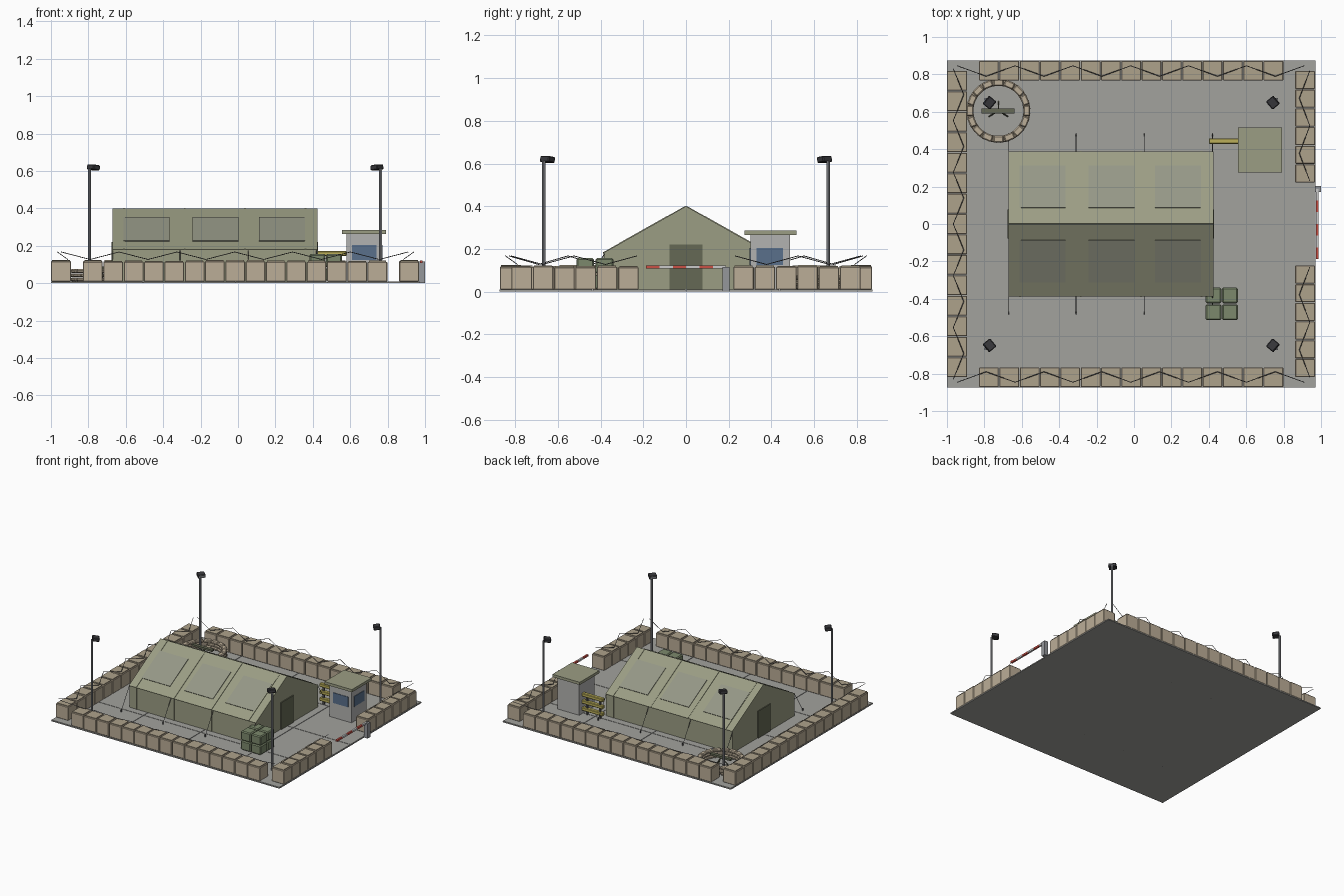
import bpy, bmesh, math, random
from mathutils import Matrix, Vector

if "Cube" in bpy.data.objects:
    bpy.data.objects.remove(bpy.data.objects["Cube"])

random.seed(4)
MATS = {}
COLORS = {
    "concrete": (0.36, 0.36, 0.34), "sand": (0.50, 0.42, 0.31), "fill": (0.42, 0.36, 0.26),
    "canvas": (0.33, 0.34, 0.23), "patch": (0.30, 0.31, 0.24), "dark_canvas": (0.13, 0.14, 0.09),
    "steel": (0.30, 0.31, 0.33), "black": (0.04, 0.04, 0.045), "booth": (0.45, 0.45, 0.44),
    "glass": (0.10, 0.16, 0.26), "yellow": (0.50, 0.43, 0.10), "crate": (0.20, 0.25, 0.15),
    "red": (0.60, 0.08, 0.06), "white": (0.75, 0.75, 0.73), "wire": (0.12, 0.12, 0.12),
}


def mat(key):
    if key not in MATS:
        MATS[key] = bpy.data.materials.new(key)
        MATS[key].diffuse_color = (*COLORS[key], 1)
    return MATS[key]


class Part:
    """Collects boxes and rods into one named mesh object."""
    def __init__(self):
        self.bm = bmesh.new()

    def box(self, x0, x1, y0, y1, z0, z1, m=Matrix()):
        c = Vector(((x0 + x1) / 2, (y0 + y1) / 2, (z0 + z1) / 2))
        s = Matrix.Diagonal((x1 - x0, y1 - y0, z1 - z0, 1))
        bmesh.ops.create_cube(self.bm, size=1, matrix=m @ Matrix.Translation(c) @ s)

    def rod(self, a, b, r, n=8):
        a, b = Vector(a), Vector(b)
        rot = (b - a).to_track_quat('Z', 'Y').to_matrix().to_4x4()
        bmesh.ops.create_cone(self.bm, cap_ends=True, segments=n, radius1=r, radius2=r,
                              depth=(b - a).length, matrix=Matrix.Translation((a + b) / 2) @ rot)

    def done(self, name, color, bevel=0):
        me = bpy.data.meshes.new(name)
        self.bm.to_mesh(me)
        self.bm.free()
        ob = bpy.data.objects.new(name, me)
        bpy.context.collection.objects.link(ob)
        me.materials.append(mat(color))
        if bevel:
            mod = ob.modifiers.new("bevel", 'BEVEL')
            mod.width, mod.segments = bevel, 1
        return ob


G = 0.01  # top of the pad

# Concrete pad: base plate with a 4 x 4 grid of slabs
p = Part()
p.box(-1, 0.97, -0.875, 0.875, 0, 0.006)
p.done("pad_base", "concrete")
p = Part()
for i in range(4):
    for j in range(4):
        x, y = -1 + i * 0.4925, -0.875 + j * 0.4375
        p.box(x + .002, x + .4905, y + .002, y + .4355, 0.004, G)
p.done("pad_slabs", "concrete")

# Perimeter wall of earth-filled baskets
cages, fills = Part(), Part()


def wall(axis, start, end, lo, hi, n):
    step = (end - start) / n
    for i in range(n):
        a, b = start + i * step + .002, start + (i + 1) * step - .002
        h = random.uniform(0.113, 0.118)
        for part, d, z0, z1 in ((cages, 0, G, h), (fills, .006, h - .01, h + .006)):
            r = (a + d, b - d, lo + d, hi - d)
            if axis == 'y':
                r = r[2:] + r[:2]
            part.box(*r, z0, z1)


wall('x', -0.83, 0.80, -0.872, -0.767, 15)
wall('x', -0.83, 0.80, 0.767, 0.872, 15)
wall('y', -0.82, 0.82, -1.0, -0.892, 15)
wall('y', -0.82, -0.22, 0.862, 0.968, 6)
wall('y', 0.22, 0.82, 0.862, 0.968, 6)
cages.done("wall_baskets", "sand", 0.003)
fills.done("wall_earth_fill", "fill")

# Zigzag wire along the wall tops
p = Part()


def wire(axis, start, end, c, n):
    pts = []
    for i in range(n + 1):
        t, s = start + (end - start) * i / n, (1 if i % 2 == 0 else -1)
        off = c + s * 0.028 * (1 if c > 0 else -1)
        z = 0.147 + s * 0.02
        pts.append((t, off, z) if axis == 'x' else (off, t, z))
    for a, b in zip(pts, pts[1:]):
        p.rod(a, b, 0.002, 4)


wire('x', -0.945, 0.91, -0.818, 12)
wire('x', -0.945, 0.91, 0.818, 12)
wire('y', -0.83, 0.83, -0.938, 12)
wire('y', -0.82, -0.23, 0.912, 4)
wire('y', 0.23, 0.82, 0.912, 4)
p.done("wall_wire", "wire")

# Tent: extruded gable profile
X0, X1, W, EAVE, TOP = -0.67, 0.42, 0.383, 0.18, 0.40
p = Part()
prof = [(-W, G), (W, G), (W, EAVE), (0, TOP - .004), (-W, EAVE)]
f = p.bm.faces.new([p.bm.verts.new((X0, y, z)) for y, z in prof])
ext = bmesh.ops.extrude_face_region(p.bm, geom=[f])
bmesh.ops.translate(p.bm, vec=(X1 - X0, 0, 0),
                    verts=[v for v in ext["geom"] if isinstance(v, bmesh.types.BMVert)])
bmesh.ops.recalc_face_normals(p.bm, faces=p.bm.faces)
p.done("tent_body", "canvas")

# Roof sheets, seams and patches laid along each slope
roof, seam, patch = Part(), Part(), Part()
ang = math.atan2(TOP - .004 - EAVE, W)
L = W / math.cos(ang)
for s in (0, math.pi):
    m = (Matrix.Rotation(s, 4, 'Z') @ Matrix.Translation((0, 0, TOP - .004))
         @ Matrix.Rotation(-ang, 4, 'X'))
    f = 1 if s == 0 else -1
    spans = lambda a, b: (min(a * f, b * f), max(a * f, b * f))
    roof.box(*spans(X0, X1 + .004), 0, L + .004, -.002, .003, m)
    for x in (-0.61, -0.285, 0.038, 0.36):
        seam.box(*spans(x - .005, x + .005), 0, L + .005, 0, .006, m)
        seam.box(x - .005, x + .005, *spans(W - .003, W + .003), G, EAVE)
    for x in (-0.49, -0.12, 0.235):
        patch.box(*spans(x - .123, x + .123), .085 / math.cos(ang), .31 / math.cos(ang), 0, .007, m)
roof.done("tent_roof", "canvas")
seam.done("tent_seams", "canvas")
patch.done("tent_roof_patches", "patch")

# Tent doors at both ends
p = Part()
for x in (X0, X1):
    p.box(x - .007, x + .007, -0.077, 0.077, G, 0.22)
p.done("tent_doors", "dark_canvas")

# Guy ropes and stakes
p = Part()
for x in (-0.67, -0.31, 0.055, 0.42):
    for s in (-1, 1):
        p.rod((x, s * W, 0.175), (x, s * 0.48, 0.02), 0.002, 4)
        p.rod((x, s * 0.482, 0), (x, s * 0.482, 0.03), 0.004, 6)
p.done("tent_guy_ropes", "wire")

# Round sandbag post with a weapon tube on a stand
CX, CY = -0.725, 0.605
p = Part()
for layer in range(3):
    for i in range(16):
        m = (Matrix.Translation((CX, CY, 0))
             @ Matrix.Rotation(math.tau * (i + layer * .5) / 16, 4, 'Z'))
        z = G + layer * .022
        p.box(.133, .17, -.028, .028, z, z + .021, m)
p.done("sandbag_ring", "sand", 0.006)
p = Part()
p.box(CX - .09, CX + .085, CY - .013, CY + .013, .075, .09)
for dx in (-.05, .05):
    p.rod((CX, CY, .078), (CX + dx, CY - .03, G), .004, 6)
p.rod((CX, CY, .078), (CX, CY + .05, G), .004, 6)
p.done("sandbag_post_gun", "dark_canvas")

# Guard booth
p = Part()
p.box(0.58, 0.768, 0.302, 0.488, G, 0.265)
p.done("booth_body", "booth")
p = Part()
p.box(0.555, 0.79, 0.275, 0.517, 0.264, 0.285)
p.done("booth_roof", "canvas")
p = Part()
p.box(0.61, 0.74, 0.298, 0.31, 0.125, 0.205)
p.box(0.76, 0.772, 0.33, 0.455, 0.125, 0.205)
p.done("booth_windows", "glass")

# Yellow slatted rack beside the booth
p = Part()
for z in (0.05, 0.105, 0.16):
    p.box(0.40, 0.58, 0.428, 0.458, z - .014, z + .012)
p.done("rack_slats", "yellow", 0.004)
p = Part()
for x in (0.43, 0.54):
    p.box(x - .006, x + .006, 0.436, 0.45, G, 0.16)
p.done("rack_posts", "wire")

# Stacked supply crates
p = Part()
for x in (0.425, 0.513):
    for y in (-0.472, -0.382):
        for z in (G, 0.084):
            p.box(x - .042, x + .042, y - .042, y + .042, z, z + .072)
p.done("supply_crates", "crate", 0.007)

# Floodlight masts, lamps turned to the middle
poles, lamps, lenses = Part(), Part(), Part()
for sx in (-1, 1):
    for sy in (-1, 1):
        x, y = -0.015 + sx * 0.778, sy * 0.667
        poles.rod((x, y, 0.005), (x, y, 0.612), 0.008)
        m = (Matrix.Translation((x - sx * .02, y - sy * .018, 0.62))
             @ Matrix.Rotation(math.atan2(-sy * .64, -sx * .76), 4, 'Z')
             @ Matrix.Rotation(math.radians(8), 4, 'Y'))
        lamps.box(-.024, .024, -.028, .028, -.015, .013, m)
        lenses.box(.022, .026, -.023, .023, -.011, .009, m)
poles.done("light_poles", "steel")
lamps.done("light_heads", "black", 0.004)
lenses.done("light_lenses", "steel")

# Gate barrier: post and striped arm
p = Part()
p.box(0.968, 1.0, 0.17, 0.204, 0, 0.115)
p.done("gate_post", "steel")
red, white = Part(), Part()
for i in range(6):
    y = -0.187 + i * 0.0625
    (white if i % 2 else red).box(0.973, 0.987, y, y + .0625, 0.107, 0.121)
red.done("gate_arm_red", "red")
white.done("gate_arm_white", "white")

for m in bpy.data.materials:
    if m.users and not m.is_grease_pencil:
        m.use_nodes = True
        m.node_tree.nodes["Principled BSDF"].inputs["Base Color"].default_value = m.diffuse_color
